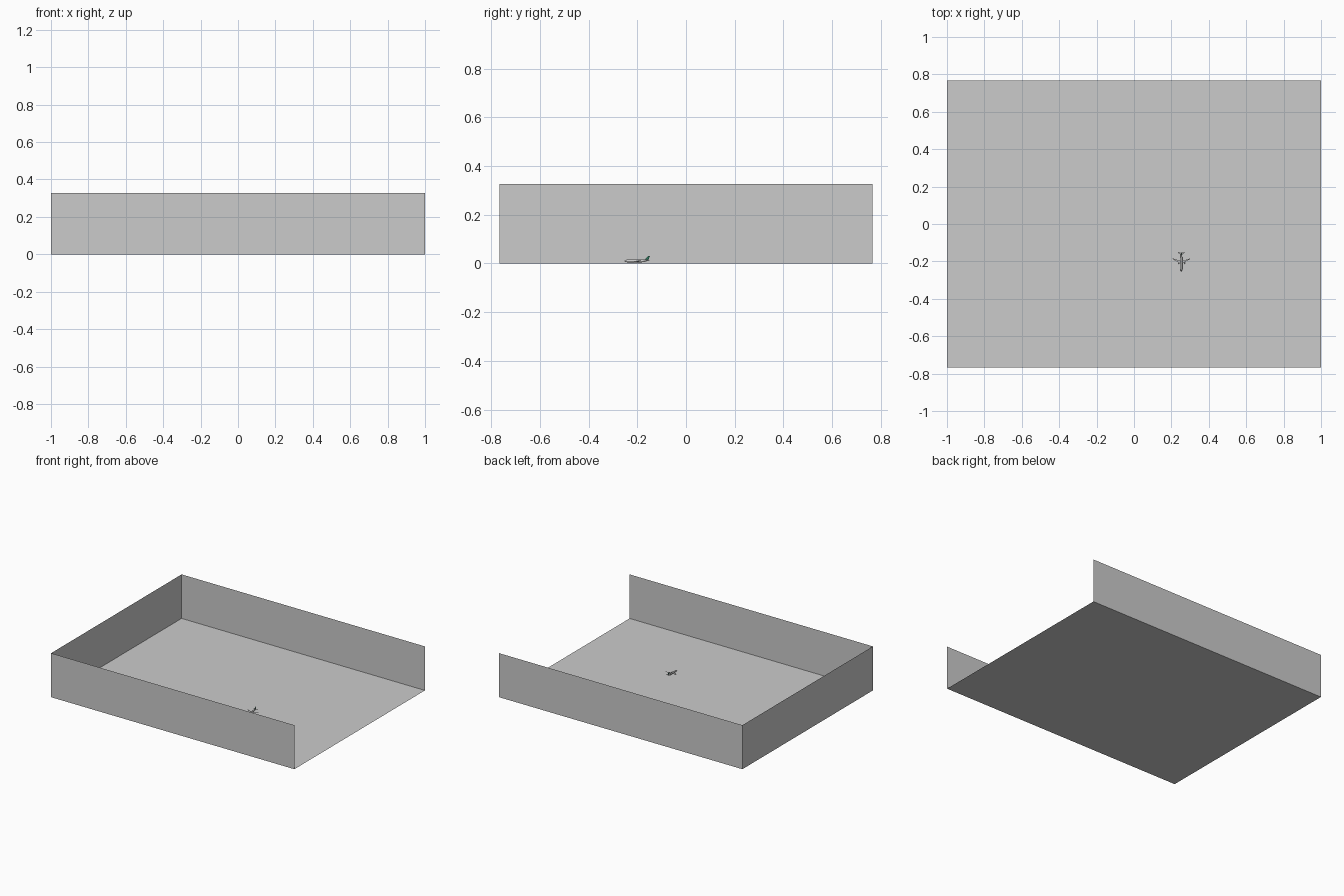
import bpy, bmesh, math
from mathutils import Vector

if "Cube" in bpy.data.objects:
    bpy.data.objects.remove(bpy.data.objects["Cube"])

HX, HY, H = 1.0, 0.766, 0.327
PX, PY, PZ = 0.253, -0.2, 0.0105   # aeroplane centre


def finish(name, bm, smooth=False, mat=None):
    bmesh.ops.recalc_face_normals(bm, faces=bm.faces)
    me = bpy.data.meshes.new(name)
    bm.to_mesh(me)
    bm.free()
    ob = bpy.data.objects.new(name, me)
    bpy.context.collection.objects.link(ob)
    if mat:
        me.materials.append(mat)
    if smooth:
        bpy.ops.object.select_all(action='DESELECT')
        ob.select_set(True)
        bpy.context.view_layer.objects.active = ob
        bpy.ops.object.shade_smooth_by_angle(angle=math.radians(40))
    return ob


def sheet(name, pts):
    """Single-face panel."""
    me = bpy.data.meshes.new(name)
    me.from_pydata(pts, [], [tuple(range(len(pts)))])
    bpy.context.collection.objects.link(bpy.data.objects.new(name, me))


def tube(name, rings, origin, n=16):
    """Round body along y; rings are (y, radius, z offset)."""
    bm = bmesh.new()
    o = Vector(origin)
    loops = []
    for y, r, z in rings:
        loops.append([bm.verts.new(o + Vector((r * math.cos(2 * math.pi * i / n), y,
                                               z + r * math.sin(2 * math.pi * i / n))))
                      for i in range(n)])
    for a, b in zip(loops, loops[1:]):
        for i in range(n):
            bm.faces.new((a[i], a[(i + 1) % n], b[(i + 1) % n], b[i]))
    bm.faces.new(loops[0])
    bm.faces.new(loops[-1])
    return finish(name, bm, True)


def blade(name, sections, thick_axis, mat=None):
    """Thin tapered wing; sections are (x, z, leading y, trailing y, thickness)."""
    bm = bmesh.new()
    t = Vector(thick_axis)
    loops = []
    for x, z, y0, y1, th in sections:
        base = Vector((PX + x, PY, PZ + z))
        prof = ((0, 0), (0.3, 0.5), (1, 0), (0.3, -0.5))
        loops.append([bm.verts.new(base + Vector((0, y0 + (y1 - y0) * u, 0)) + t * th * v)
                      for u, v in prof])
    for a, b in zip(loops, loops[1:]):
        for i in range(4):
            bm.faces.new((a[i], a[(i + 1) % 4], b[(i + 1) % 4], b[i]))
    bm.faces.new(loops[0])
    bm.faces.new(loops[-1])
    return finish(name, bm, mat=mat)


# Open tray: floor and three walls, right side left open
sheet("floor", [(-HX, -HY, 0), (HX, -HY, 0), (HX, HY, 0), (-HX, HY, 0)])
sheet("front_wall", [(-HX, -HY, 0), (HX, -HY, 0), (HX, -HY, H), (-HX, -HY, H)])
sheet("back_wall", [(HX, HY, 0), (-HX, HY, 0), (-HX, HY, H), (HX, HY, H)])
sheet("left_wall", [(-HX, HY, 0), (-HX, -HY, 0), (-HX, -HY, H), (-HX, HY, H)])

# Aeroplane fuselage, nose towards the front
tube("fuselage", [(-0.053, 0.0006, -0.0015), (-0.051, 0.0026, -0.001), (-0.047, 0.0044, -0.0003),
                  (-0.041, 0.0056, 0), (0.018, 0.0056, 0), (0.034, 0.004, 0.0013),
                  (0.045, 0.002, 0.0026), (0.05, 0.0008, 0.003)], (PX, PY, PZ))

# Wings, tailplanes and engines on both sides
for side, s in (("left", -1), ("right", 1)):
    blade(side + "_wing", [(s * 0.003, -0.003, -0.014, 0.007, 0.002),
                           (s * 0.018, -0.001, -0.003, 0.007, 0.0014),
                           (s * 0.046, 0.003, 0.012, 0.016, 0.0006)], (0, 0, 1))
    blade(side + "_tailplane", [(s * 0.001, 0.003, 0.034, 0.045, 0.0012),
                                (s * 0.017, 0.0045, 0.046, 0.051, 0.0005)], (0, 0, 1))
    tube(side + "_engine", [(-0.014, 0.0024, 0), (-0.011, 0.0028, 0), (-0.004, 0.0024, 0),
                            (0.0, 0.0014, 0)], (PX + s * 0.016, PY, PZ - 0.0045), 12)

# Green tail fin
green = bpy.data.materials.new("fin_green")
green.diffuse_color = (0.03, 0.2, 0.12, 1)
green.use_nodes = True
green.node_tree.nodes["Principled BSDF"].inputs["Base Color"].default_value = green.diffuse_color
blade("tail_fin", [(0, 0.003, 0.029, 0.045, 0.0012),
                   (0, 0.021, 0.045, 0.052, 0.0006)], (1, 0, 0), green)
